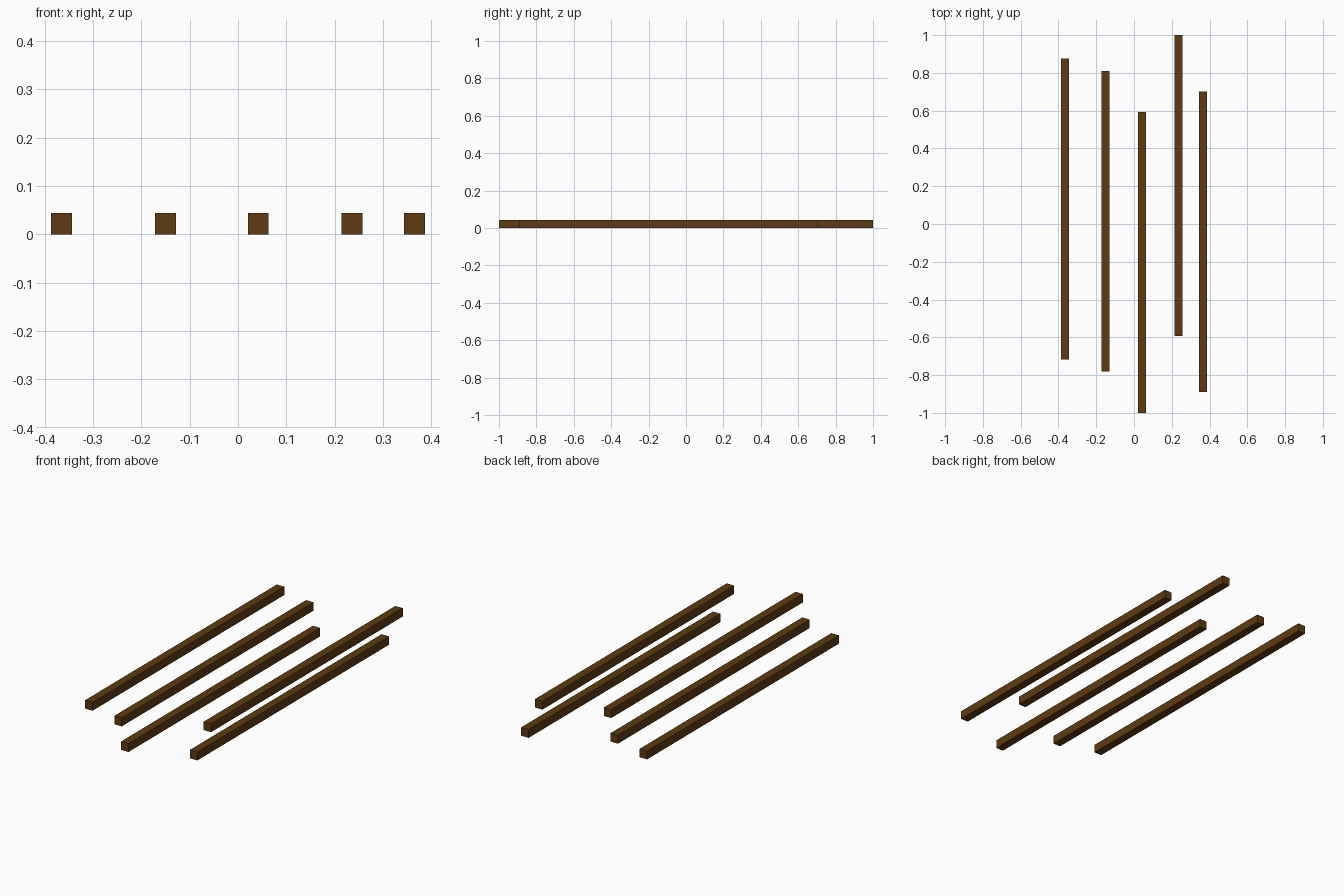
import bpy

if "Cube" in bpy.data.objects:
    bpy.data.objects.remove(bpy.data.objects["Cube"])

# Dark wood material
wood = bpy.data.materials.new("dark_wood")
wood.diffuse_color = (0.11, 0.043, 0.006, 1.0)
wood.use_nodes = True
wood.node_tree.nodes["Principled BSDF"].inputs["Base Color"].default_value = wood.diffuse_color

WIDTH, LENGTH, HEIGHT = 0.043, 1.592, 0.044

# Five staggered square battens: (x centre, y centre)
positions = [(-0.365, 0.079), (-0.150, 0.014), (0.042, -0.204),
             (0.236, 0.204), (0.365, -0.094)]

for i, (x, y) in enumerate(positions, 1):
    bpy.ops.mesh.primitive_cube_add(size=1, location=(x, y, HEIGHT / 2))
    batten = bpy.context.object
    batten.name = f"wood_batten_{i}"
    batten.scale = (WIDTH, LENGTH, HEIGHT)
    bpy.ops.object.transform_apply(location=False, rotation=False, scale=True)
    batten.data.materials.append(wood)
